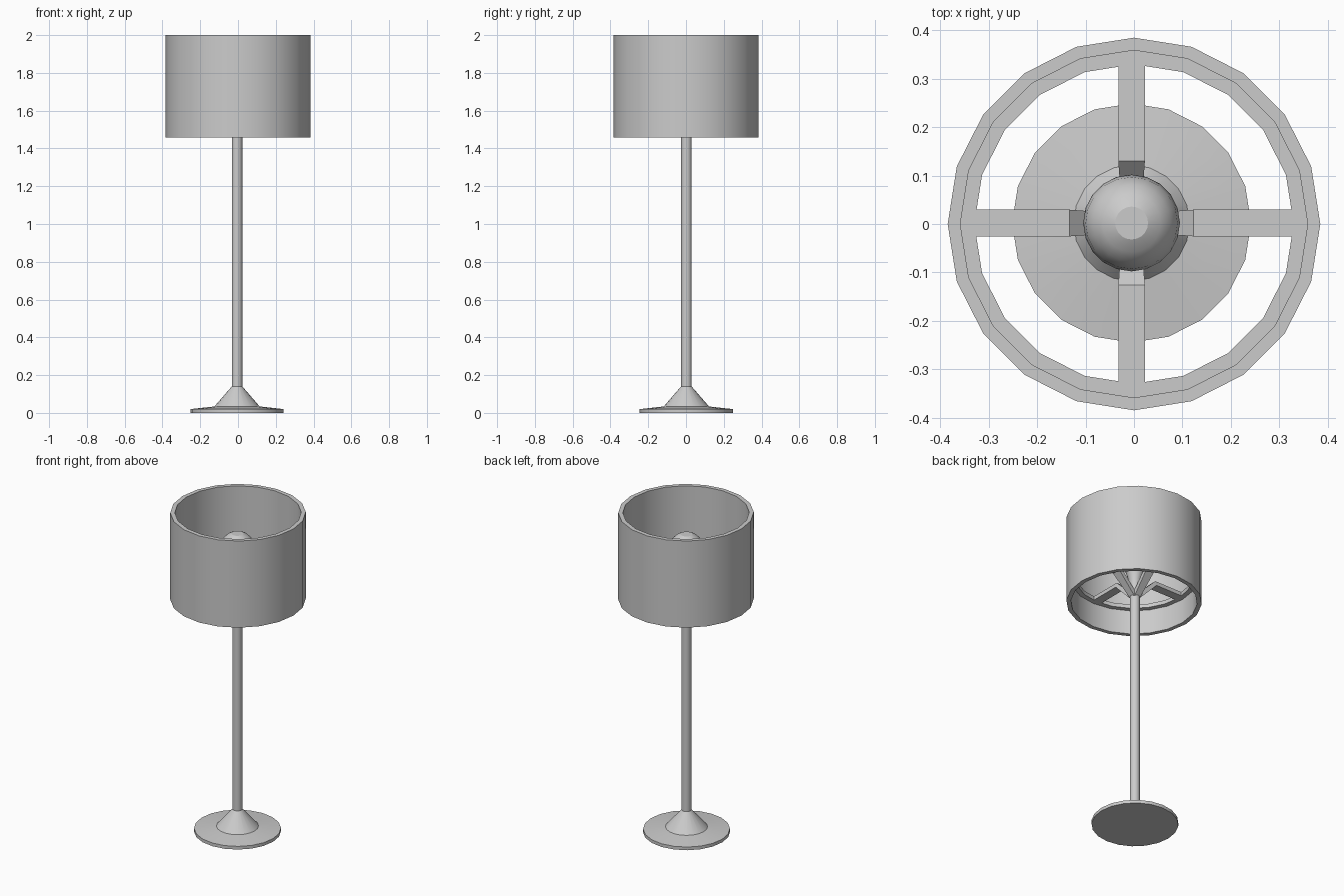
import bpy, bmesh
from math import cos, sin, pi, radians
from mathutils import Matrix

if "Cube" in bpy.data.objects:
    bpy.data.objects.remove(bpy.data.objects["Cube"])

SIDES = 20
CENTRE = (-0.005, 0.002)   # stand sits slightly off the shade axis


def finish(name, bm, smooth=True):
    bmesh.ops.remove_doubles(bm, verts=bm.verts, dist=1e-5)
    bmesh.ops.recalc_face_normals(bm, faces=bm.faces)
    me = bpy.data.meshes.new(name)
    bm.to_mesh(me)
    bm.free()
    ob = bpy.data.objects.new(name, me)
    bpy.context.collection.objects.link(ob)
    if smooth:
        bpy.ops.object.select_all(action='DESELECT')
        ob.select_set(True)
        bpy.context.view_layer.objects.active = ob
        bpy.ops.object.shade_smooth_by_angle(angle=radians(25))
    return ob


def lathe(name, profile, centre=(0, 0), closed=False, smooth=True):
    """Revolve (radius, z) points; closed profiles make rings, open ones get caps."""
    bm = bmesh.new()
    rings = [[bm.verts.new((centre[0] + r * cos(2 * pi * i / SIDES),
                            centre[1] + r * sin(2 * pi * i / SIDES), z))
              for i in range(SIDES)] for r, z in profile]
    pairs = list(zip(rings, rings[1:]))
    if closed:
        pairs.append((rings[-1], rings[0]))
    else:
        bm.faces.new(rings[0])
        bm.faces.new(rings[-1])
    for a, b in pairs:
        for i in range(SIDES):
            j = (i + 1) % SIDES
            bm.faces.new((a[i], a[j], b[j], b[i]))
    return finish(name, bm, smooth)


# Drum shade and the support ring inside it
lathe("shade", [(0.385, 1.457), (0.385, 2.0), (0.359, 2.0), (0.359, 1.457)], closed=True)
lathe("shade_ring", [(0.362, 1.608), (0.362, 1.632), (0.33, 1.632), (0.33, 1.608)], closed=True)

# Foot with its cone, and the pole
lathe("base", [(0.247, 0), (0.247, 0.02), (0.12, 0.034), (0.028, 0.14)], CENTRE)
lathe("pole", [(0.028, 0.13), (0.028, 1.52)], CENTRE)

# Bulb with a tapering neck
lathe("bulb", [(0.028, 1.51), (0.035, 1.60), (0.06, 1.68), (0.088, 1.725), (0.1, 1.77),
               (0.095, 1.805), (0.08, 1.833), (0.06, 1.853), (0.034, 1.867)], CENTRE)

# Four arms: rise out from the pole, then run level to the ring
upper = [(0.015, 1.52), (0.128, 1.632), (0.345, 1.632)]
lower = [(0.345, 1.608), (0.138, 1.608), (0.015, 1.48)]
for k, side in enumerate(("right", "back", "left", "front")):
    bm = bmesh.new()
    near, far = [[bm.verts.new((r, w, z)) for r, z in upper + lower] for w in (-0.0275, 0.0275)]
    for i in range(3):
        near[i].co.y = far[i].co.y * -1
    for a in (near, far):
        bm.faces.new((a[0], a[1], a[4], a[5]))
        bm.faces.new((a[1], a[2], a[3], a[4]))
    for i in range(6):
        j = (i + 1) % 6
        bm.faces.new((near[i], near[j], far[j], far[i]))
    # narrow the inner end so it meets the pole
    for v in bm.verts:
        if v.co.x < 0.02:
            v.co.y *= 0.7
    bm.transform(Matrix.Translation((*CENTRE, 0)) @ Matrix.Rotation(k * pi / 2, 4, 'Z'))
    finish(side + "_arm", bm, smooth=False)
